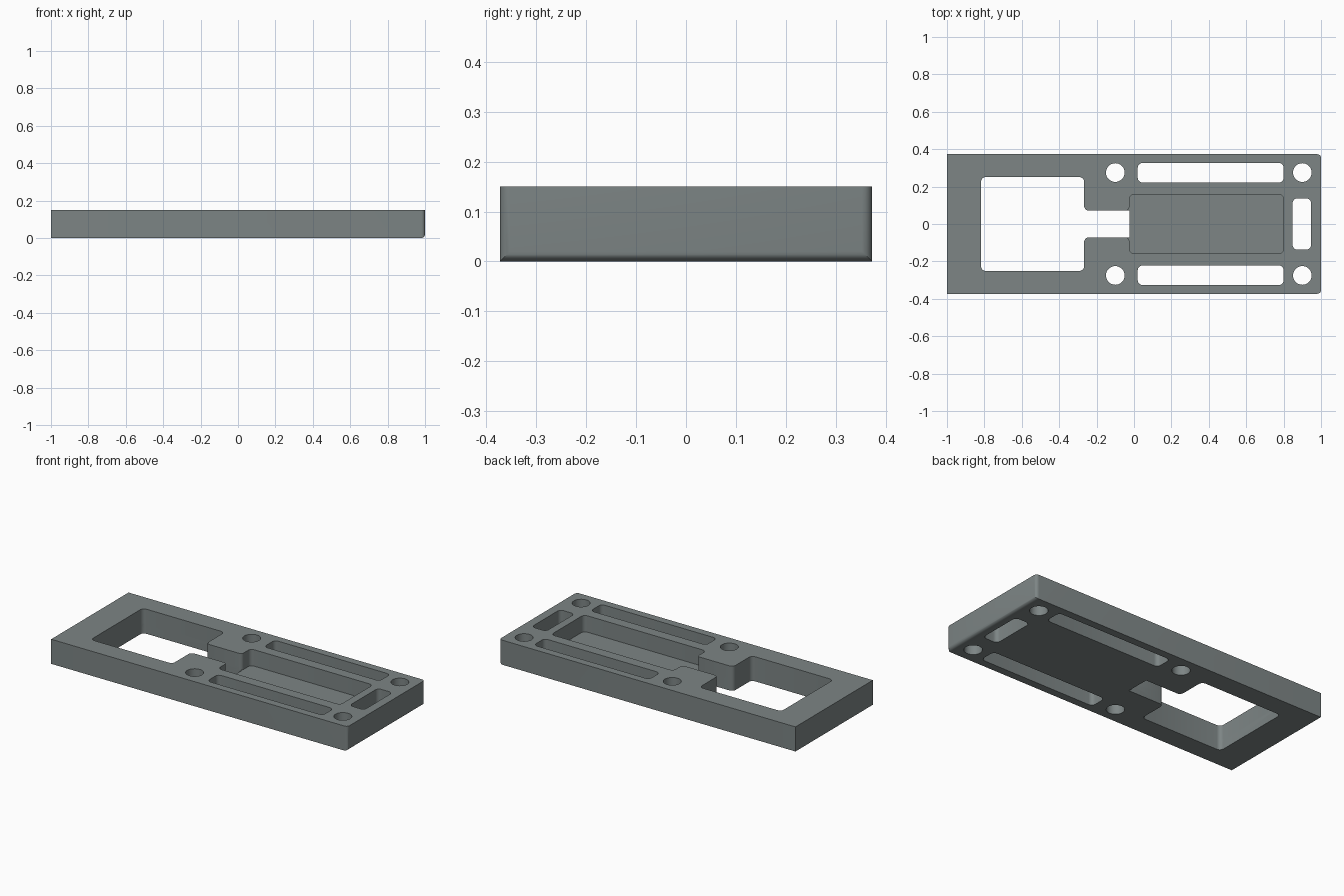
import bpy, bmesh, math
from mathutils import Vector

if "Cube" in bpy.data.objects:
    bpy.data.objects.remove(bpy.data.objects["Cube"])

H, FLOOR = 0.15, 0.05      # plate height, pocket floor height
R = 0.025                  # corner radius of the openings

grey = bpy.data.materials.new("slate grey")
grey.diffuse_color = (0.205, 0.235, 0.235, 1)
grey.use_nodes = True
grey.node_tree.nodes["Principled BSDF"].inputs["Base Color"].default_value = grey.diffuse_color


def rounded(points, steps=5):
    """Round each (x, y, radius) corner of a polygon with an arc."""
    out = []
    for i, (x, y, r) in enumerate(points):
        p = Vector((x, y))
        if r == 0:
            out.append(p)
            continue
        a = (Vector(points[i - 1][:2]) - p).normalized()
        b = (Vector(points[(i + 1) % len(points)][:2]) - p).normalized()
        c = p + (a + b) * r
        for k in range(steps + 1):
            t = k / steps * math.pi / 2
            out.append(c - b * r * math.cos(t) - a * r * math.sin(t))
    return out


def prism(name, outline, z0, z1):
    bm = bmesh.new()
    face = bm.faces.new([bm.verts.new((x, y, z0)) for x, y in outline])
    top = bmesh.ops.extrude_face_region(bm, geom=[face])
    verts = [v for v in top["geom"] if isinstance(v, bmesh.types.BMVert)]
    bmesh.ops.translate(bm, verts=verts, vec=(0, 0, z1 - z0))
    bmesh.ops.recalc_face_normals(bm, faces=bm.faces)
    mesh = bpy.data.meshes.new(name)
    bm.to_mesh(mesh)
    bm.free()
    obj = bpy.data.objects.new(name, mesh)
    bpy.context.collection.objects.link(obj)
    return obj


def mirrored(half):
    """Close a half outline (y > 0) with its mirror image."""
    return half + [(x, -y, r) for x, y, r in reversed(half)]


def rect(x0, x1, y0, y1, r=R):
    return rounded([(x0, y0, r), (x1, y0, r), (x1, y1, r), (x0, y1, r)])


# plate, rounded only around the right end
plate = prism("plate", [(-1, -.373), (1, -.373), (1, .373), (-1, .373)], 0, H)
plate.data.materials.append(grey)
bm = bmesh.new()
bm.from_mesh(plate.data)
end = [e for e in bm.edges if all(v.co.x > .99 for v in e.verts)
       and min(v.co.z for v in e.verts) < .01]
bmesh.ops.bevel(bm, geom=end, offset=.02, segments=5, profile=.5, affect='EDGES')
bm.to_mesh(plate.data)
bm.free()

# window with its notch, and the shallow pocket that the notch opens into
window = [(-.818, .251, R), (-.267, .251, R), (-.267, .072, R)]
through = mirrored(window + [(-.025, .072, 0)])
sunken = mirrored(window + [(-.025, .072, .02), (-.025, .158, R), (.8, .158, R)])
cutters = [prism("pocket_cutter", rounded(sunken), FLOOR, .3),
           prism("window_cutter", rounded(through), -.1, FLOOR + .02),
           prism("end_slot_cutter", rect(.848, .947, -.137, .137), -.1, .3)]

# side slots and screw holes on both sides
for s in (-1, 1):
    cutters.append(prism("side_slot_cutter", rect(.02, .8, s * .274 - .052, s * .274 + .052), -.1, .3))
    for x in (-.1, .9):
        ring = [(x + .05 * math.cos(a * math.tau / 32), s * .275 + .05 * math.sin(a * math.tau / 32))
                for a in range(32)]
        cutters.append(prism("hole_cutter", ring, -.1, .3))

for c in cutters:
    c.data.materials.append(grey)
    c.hide_render = True
    m = plate.modifiers.new(c.name, 'BOOLEAN')
    m.operation, m.solver, m.object = 'DIFFERENCE', 'EXACT', c

# apply the cuts and remove the cutters
bpy.context.view_layer.objects.active = plate
plate.select_set(True)
for m in list(plate.modifiers):
    bpy.ops.object.modifier_apply(modifier=m.name)
for c in cutters:
    bpy.data.objects.remove(c)
bpy.ops.object.shade_smooth_by_angle(angle=math.radians(35))
